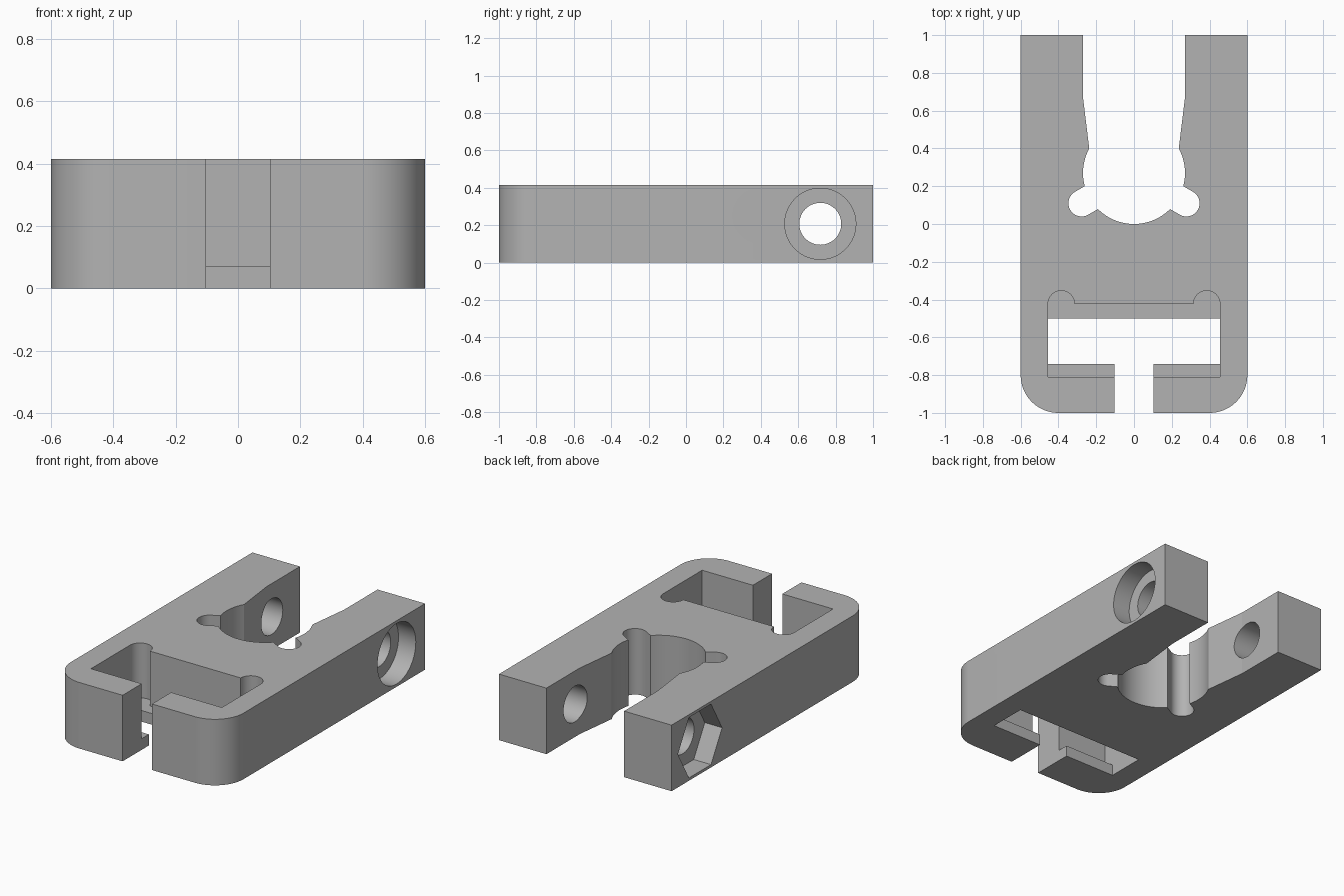
import bpy
from math import cos, sin, pi, radians, sqrt
from mathutils import Matrix, Vector

cube = bpy.data.objects.get("Cube")
if cube:
    bpy.data.objects.remove(cube, do_unlink=True)

HEIGHT = 0.415
LEDGE = 0.07

grey = bpy.data.materials.new("matte grey")
grey.use_nodes = True
colour = (0.45, 0.45, 0.45, 1)
grey.diffuse_color = colour
grey.node_tree.nodes["Principled BSDF"].inputs["Base Color"].default_value = colour


def arc(cx, cy, r, start, end, steps):
    """Points along an arc, angles in degrees."""
    angles = [radians(start + (end - start) * i / steps) for i in range(steps + 1)]
    return [(cx + r * cos(a), cy + r * sin(a)) for a in angles]


def polygon(cx, cy, r, sides):
    return arc(cx, cy, r, 0, 360, sides)[:-1]


def mirrored(half):
    """Close a right-hand outline with its mirror image."""
    return half + [(-x, y) for x, y in reversed(half)]


def prism(name, outline, low, high, along_x=False):
    """Extrude an outline along z, or a (y, z) outline along x."""
    n = len(outline)
    verts = [(h, u, v) if along_x else (u, v, h) for h in (low, high) for u, v in outline]
    faces = [tuple(reversed(range(n))), tuple(range(n, 2 * n))]
    faces += [(i, (i + 1) % n, n + (i + 1) % n, n + i) for i in range(n)]
    mesh = bpy.data.meshes.new(name)
    mesh.from_pydata(verts, [], faces)
    mesh.materials.append(grey)
    obj = bpy.data.objects.new(name, mesh)
    bpy.context.collection.objects.link(obj)
    return obj


def box(x0, x1, y0, y1):
    return [(x0, y0), (x1, y0), (x1, y1), (x0, y1)]


# Main block with rounded front corners
body = prism("clamp_body", mirrored(arc(0.4, -0.8, 0.2, -90, 0, 24) + [(0.6, 1)]), 0, HEIGHT)

cutters = []


def cut(name, outline, low=-0.1, high=HEIGHT + 0.1, along_x=False):
    cutters.append(prism(name, outline, low, high, along_x))


# Gap between the arms, flaring towards the back
cut("arm_gap_cutter", mirrored([(0.15, 0.3), (0.237, 0.4), (0.27, 0.67), (0.27, 1.1)]))

# Round socket with two angled relief slots
cut("socket_cutter", polygon(0, 0.27, 0.27, 96))
for side, angle in (("left", -30), ("right", 210)):
    turn = Matrix.Rotation(radians(angle), 2)
    slot = [(0, -0.07)] + arc(0.32, 0, 0.07, -90, 90, 48) + [(0, 0.07)]
    slot = slot[1:-1] + [(0.1, 0.07), (0.1, -0.07)]
    slot = [tuple(turn @ Vector(p) + Vector((0, 0.27))) for p in slot]
    cut(side + "_relief_cutter", slot)

# Front pocket with round corner reliefs, open below between two ledges
cut("pocket_cutter", mirrored([(0.455, -0.81)] + arc(0.385, -0.423, 0.07, 0, 180, 48)), LEDGE)
cut("opening_cutter", box(-0.455, 0.455, -0.74, -0.5), -0.1, LEDGE + 0.1)
cut("front_slot_cutter", box(-0.102, 0.102, -1.1, -0.6))

# Cross bolt: bore, round head recess and hexagonal nut recess
bolt = (0.718, HEIGHT / 2)
cut("bolt_bore_cutter", polygon(*bolt, 0.112, 96), -0.7, 0.7, True)
cut("head_recess_cutter", polygon(*bolt, 0.19, 96), 0.48, 0.7, True)
cut("nut_recess_cutter", polygon(*bolt, 0.38 / sqrt(3), 6), -0.7, -0.48, True)

# Apply the cuts
bpy.ops.object.select_all(action="DESELECT")
body.select_set(True)
bpy.context.view_layer.objects.active = body
for cutter in cutters:
    mod = body.modifiers.new(cutter.name, "BOOLEAN")
    mod.operation = "DIFFERENCE"
    mod.solver = "EXACT"
    mod.object = cutter
    bpy.ops.object.modifier_apply(modifier=mod.name)
    bpy.data.objects.remove(cutter, do_unlink=True)

bpy.ops.object.shade_smooth_by_angle(angle=radians(6))
